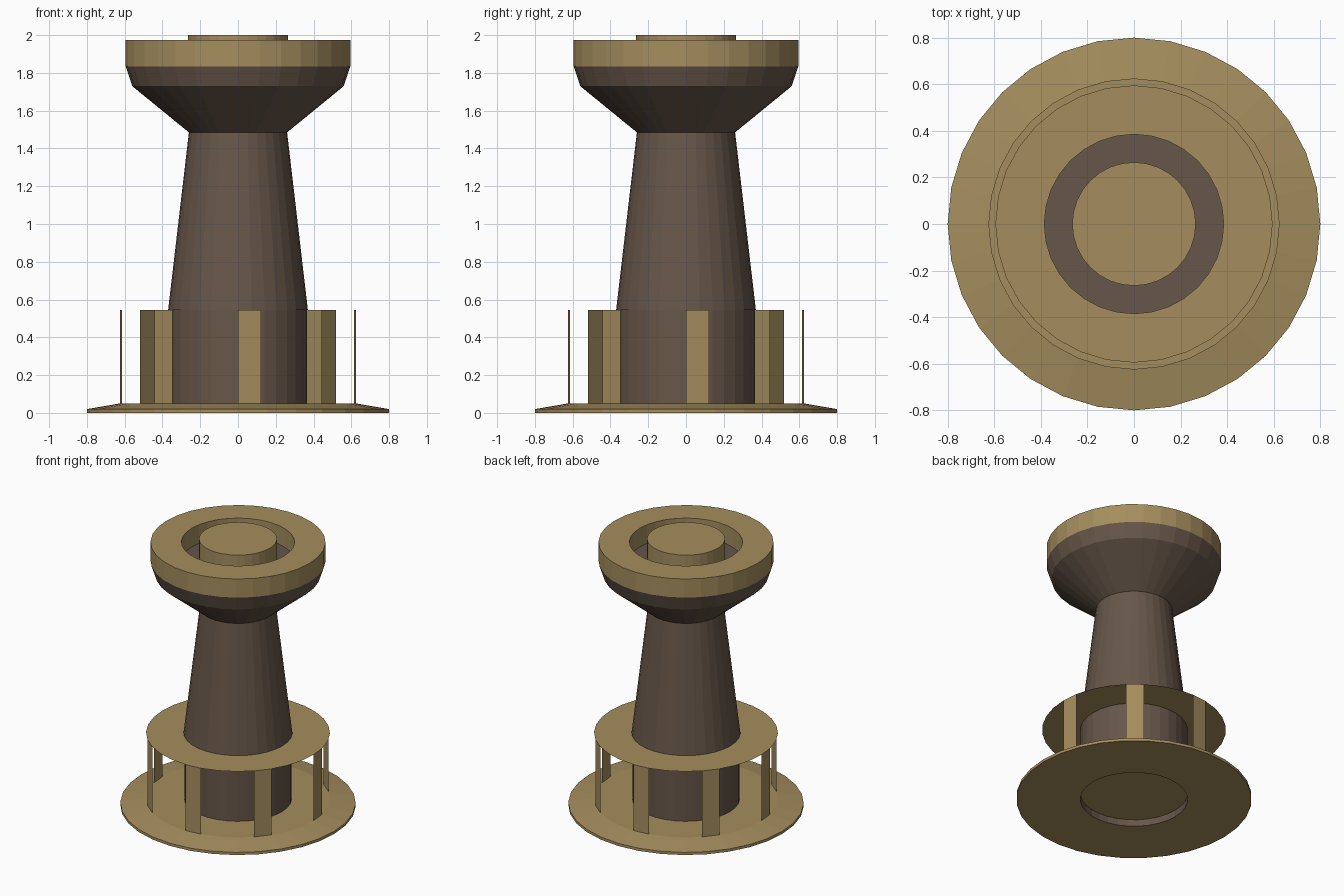
import bpy, bmesh, math

SIDES = 32
STEP = 2 * math.pi / SIDES

cube = bpy.data.objects.get("Cube")
if cube:
    bpy.data.objects.remove(cube, do_unlink=True)


def make_material(name, rgb):
    mat = bpy.data.materials.new(name)
    mat.use_nodes = True
    mat.diffuse_color = (*rgb, 1)
    mat.node_tree.nodes["Principled BSDF"].inputs["Base Color"].default_value = (*rgb, 1)
    return mat


tan = make_material("tan", (0.376, 0.270, 0.112))
brown = make_material("brown", (0.133, 0.093, 0.067))


def finish(name, bm, mat):
    mesh = bpy.data.meshes.new(name)
    bm.to_mesh(mesh)
    bm.free()
    mesh.materials.append(mat)
    obj = bpy.data.objects.new(name, mesh)
    bpy.context.collection.objects.link(obj)
    return obj


def lathe(name, profile, mat):
    """Revolve (radius, height) points, listed bottom to top on the outside."""
    bm = bmesh.new()
    verts = [bm.verts.new((r, 0, z)) for r, z in profile]
    edges = [bm.edges.new(pair) for pair in zip(verts, verts[1:])]
    bmesh.ops.spin(bm, geom=verts + edges, cent=(0, 0, 0), axis=(0, 0, 1),
                   angle=2 * math.pi, steps=SIDES, use_duplicate=False)
    bmesh.ops.remove_doubles(bm, verts=bm.verts, dist=0.0005)
    bmesh.ops.dissolve_degenerate(bm, edges=bm.edges, dist=0.0005)
    bmesh.ops.recalc_face_normals(bm, faces=bm.faces)
    if sum(f.normal.z * f.calc_area() for f in bm.faces) < -0.01:
        bmesh.ops.reverse_faces(bm, faces=bm.faces)
    return finish(name, bm, mat)


# Base plate with a bevelled rim and a round recess underneath
lathe("base_plate", [(0.365, 0), (0.8, 0), (0.8, 0.02), (0.625, 0.05), (0, 0.05)], tan)
lathe("base_recess_wall", [(0.365, 0), (0.365, 0.05)], brown)

# Column: straight foot, tapering shaft, flared head
lathe("column_foot", [(0.365, 0.05), (0.365, 0.545)], brown)
lathe("column_shaft", [(0.37, 0.545), (0.26, 1.485)], brown)
lathe("flared_head", [(0.26, 1.485), (0.56, 1.73), (0.595, 1.835), (0, 1.835)], brown)

# Thin gallery disc around the shaft
lathe("gallery_disc", [(0.625, 0.545), (0.36, 0.545)], tan)

# Ring and central drum on the head
lathe("top_ring", [(0.595, 1.835), (0.595, 1.975), (0.385, 1.975), (0.385, 1.835)], tan)
lathe("top_drum", [(0.265, 1.835), (0.265, 2.0), (0, 2.0)], tan)

# Eight sheet posts between base and gallery
bm = bmesh.new()
for k in range(8):
    a = k * math.pi / 4
    corners = [(a, 0.05), (a + STEP, 0.05), (a + STEP, 0.545), (a, 0.545)]
    bm.faces.new([bm.verts.new((0.625 * math.cos(t), 0.625 * math.sin(t), z))
                  for t, z in corners])
finish("gallery_posts", bm, tan)
